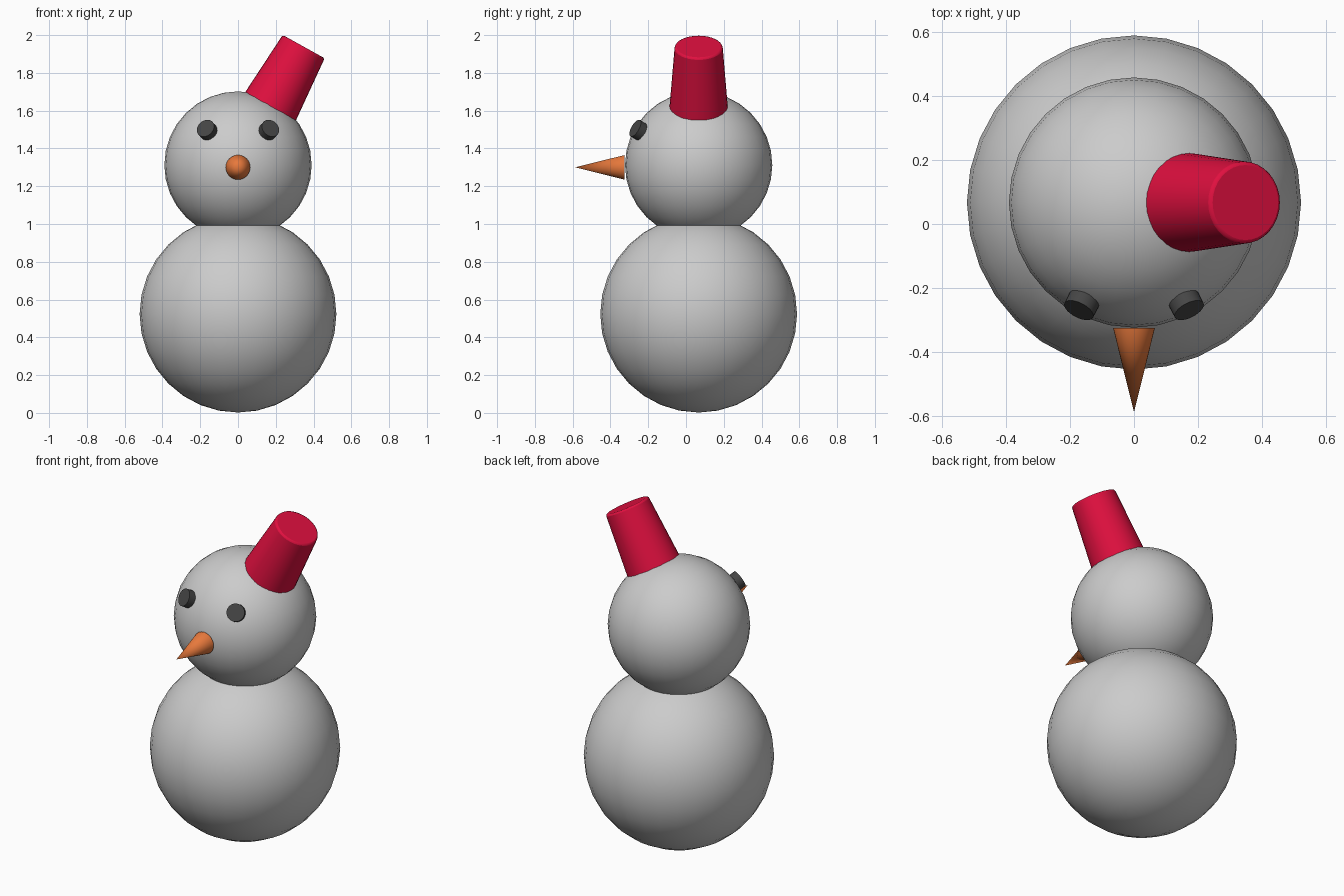
import bpy
import math
from mathutils import Vector

if "Cube" in bpy.data.objects:
    bpy.data.objects.remove(bpy.data.objects["Cube"])

CY = 0.067                       # y of the body axis
HEAD = Vector((0, CY, 1.312))    # head centre
HEAD_R = 0.39


def material(name, rgb):
    mat = bpy.data.materials.new(name)
    mat.diffuse_color = (*rgb, 1)
    mat.use_nodes = True
    mat.node_tree.nodes["Principled BSDF"].inputs["Base Color"].default_value = mat.diffuse_color
    return mat


def finish(name, mat=None):
    ob = bpy.context.object
    ob.name = name
    bpy.ops.object.shade_smooth_by_angle(angle=math.radians(35))
    if mat:
        ob.data.materials.append(mat)
    return ob


def ball(name, centre, radius):
    bpy.ops.mesh.primitive_uv_sphere_add(segments=32, ring_count=16,
                                         radius=radius, location=centre)
    return finish(name)


def cone(name, start, end, r1, r2, mat):
    """Tapered round solid running from start to end."""
    axis = end - start
    bpy.ops.mesh.primitive_cone_add(
        vertices=32, radius1=r1, radius2=r2, depth=axis.length,
        location=(start + end) / 2,
        rotation=axis.to_track_quat('Z', 'Y').to_euler())
    return finish(name, mat)


red = material("red", (0.75, 0.005, 0.05))
orange = material("orange", (0.8, 0.19, 0.045))
charcoal = material("charcoal", (0.06, 0.06, 0.06))

# snowballs
ball("body", (0, CY, 0.523), 0.521)
ball("head", HEAD, HEAD_R)

# carrot nose
cone("nose", Vector((0, -0.325, 1.30)), Vector((0, -0.587, 1.30)),
     0.065, 0, orange)

# button eyes, facing outward from the head centre
for side, label in ((-1, "left"), (1, "right")):
    out = Vector((side * 0.165, -0.322, 0.187)).normalized()
    cone("eye_" + label, HEAD + out * 0.38, HEAD + out * 0.425,
         0.05, 0.05, charcoal)

# bucket hat, tipped to one side
tilt = math.radians(29)
up = Vector((math.sin(tilt), 0, math.cos(tilt)))
hat = cone("hat", HEAD + up * 0.34, HEAD + up * 0.717, 0.155, 0.127, red)
bevel = hat.modifiers.new("rim", 'BEVEL')
bevel.width = 0.01
bevel.segments = 2
bevel.limit_method = 'ANGLE'
bevel.angle_limit = math.radians(40)
